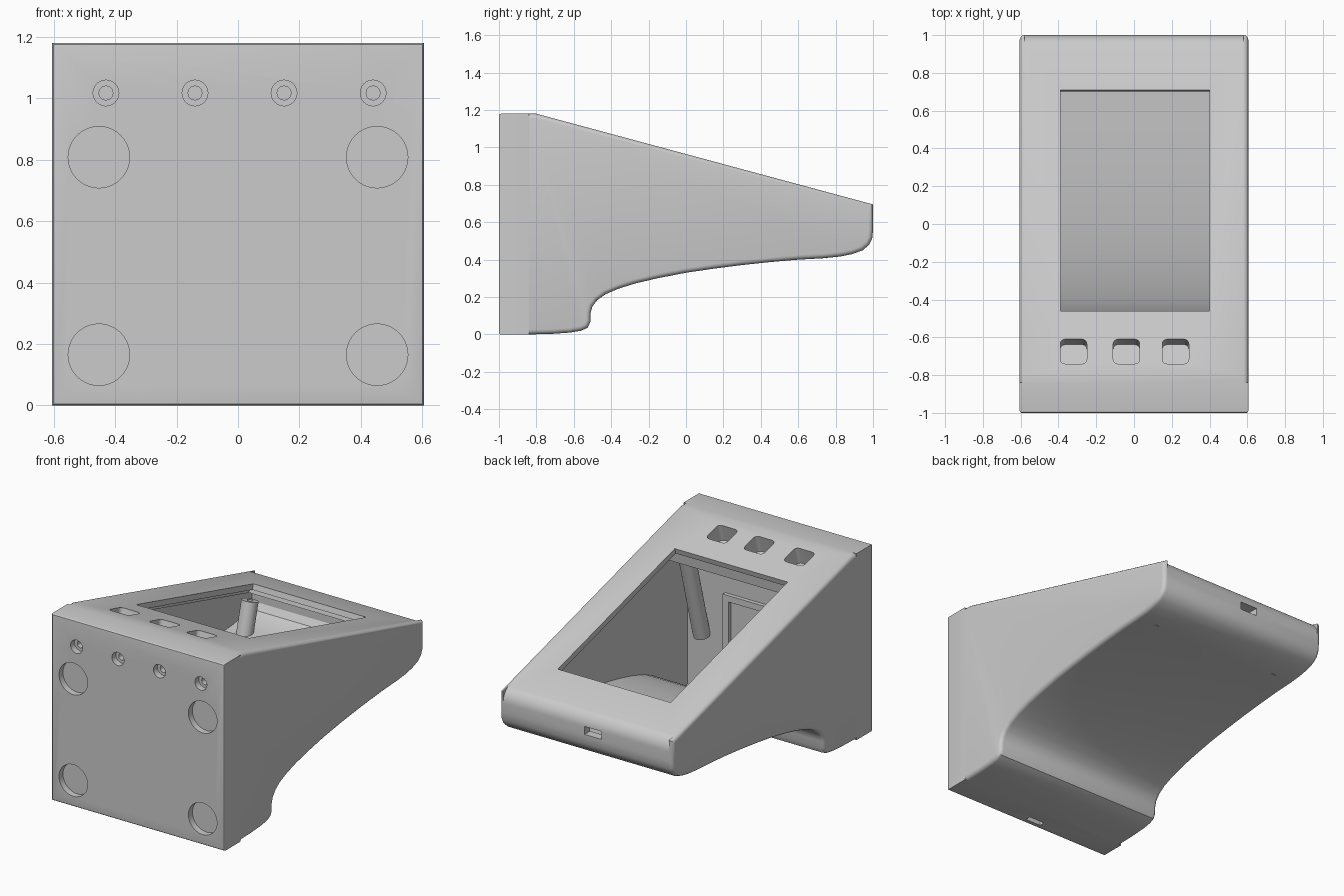
import bpy, bmesh, math
from mathutils import Vector, Matrix

if "Cube" in bpy.data.objects:
    bpy.data.objects.remove(bpy.data.objects["Cube"])

W = 0.605                      # half width
K = 0.27                       # slope of the sloped face
TILT = -math.atan(K)
SEAM = -0.84

grey = bpy.data.materials.new("light_grey")
grey.diffuse_color = (0.6, 0.6, 0.6, 1)
grey.use_nodes = True
grey.node_tree.nodes["Principled BSDF"].inputs["Base Color"].default_value = grey.diffuse_color


def top_z(y):
    return 1.18 - K * (y + 0.8)


def finish(bm, name):
    bmesh.ops.recalc_face_normals(bm, faces=bm.faces)
    me = bpy.data.meshes.new(name)
    bm.to_mesh(me)
    bm.free()
    me.materials.append(grey)
    ob = bpy.data.objects.new(name, me)
    bpy.context.collection.objects.link(ob)
    return ob


def prism(points, x0, x1):
    """Side profile (y, z) extruded along x."""
    bm = bmesh.new()
    f = bm.faces.new([bm.verts.new((x0, y, z)) for y, z in points])
    r = bmesh.ops.extrude_face_region(bm, geom=[f])
    vs = [v for v in r["geom"] if isinstance(v, bmesh.types.BMVert)]
    bmesh.ops.translate(bm, verts=vs, vec=(x1 - x0, 0, 0))
    return bm


def box(center, size, tilt=0, corner=0):
    """Box, tilted about x, with optional rounded upright edges."""
    bm = bmesh.new()
    bmesh.ops.create_cube(bm, size=1, matrix=Matrix.Diagonal((*size, 1)))
    if corner:
        es = [e for e in bm.edges if abs(e.verts[0].co.z - e.verts[1].co.z) > 1e-5]
        bmesh.ops.bevel(bm, geom=es, offset=corner, segments=4, profile=0.5, affect='EDGES')
    bm.transform(Matrix.Translation(center) @ Matrix.Rotation(tilt, 4, 'X'))
    return finish(bm, "cutter")


def cylinder(start, direction, length, radius, name="cutter", n=40):
    bm = bmesh.new()
    d = Vector(direction).normalized()
    m = Matrix.Translation(Vector(start) + d * length / 2) @ d.to_track_quat('Z', 'Y').to_matrix().to_4x4()
    bmesh.ops.create_cone(bm, cap_ends=True, segments=n, radius1=radius, radius2=radius, depth=length, matrix=m)
    return finish(bm, name)


def cut(ob, cutters):
    for c in cutters:
        m = ob.modifiers.new("cut", 'BOOLEAN')
        m.operation, m.solver, m.object = 'DIFFERENCE', 'EXACT', c
    dg = bpy.context.evaluated_depsgraph_get()
    me = bpy.data.meshes.new_from_object(ob.evaluated_get(dg))
    ob.modifiers.clear()
    ob.data = me
    for c in cutters:
        bpy.data.objects.remove(c)


def smooth(ob):
    bpy.ops.object.select_all(action='DESELECT')
    ob.select_set(True)
    bpy.context.view_layer.objects.active = ob
    bpy.ops.object.shade_smooth_by_angle(angle=math.radians(30))


def on_face(x, y, depth):
    """Point below the sloped face, measured square to it."""
    n = Vector((0, K, 1)).normalized()
    return Vector((x, y, top_z(y))) - n * depth


# Shell: curved underside, sloped face, rounded side edges
outline = [(SEAM, 0), (-0.72, 0.003), (-0.62, 0.01), (-0.56, 0.02), (-0.525, 0.037), (-0.51, 0.07),
           (-0.51, 0.115), (-0.5, 0.15), (-0.475, 0.183), (-0.43, 0.215), (-0.36, 0.245), (-0.27, 0.273),
           (-0.15, 0.301), (0, 0.33), (0.15, 0.352), (0.3, 0.371), (0.45, 0.387), (0.6, 0.4), (0.73, 0.407),
           (0.82, 0.416), (0.89, 0.43), (0.945, 0.45), (0.98, 0.48), (0.996, 0.515), (1, 0.56),
           (1, 0.695), (-0.8, 1.18), (SEAM, 1.18)]
bm = prism(outline, -W, W)
rim = [e for e in bm.edges if abs(e.verts[0].co.x - e.verts[1].co.x) < 1e-5
       and not all(abs(v.co.y - SEAM) < 1e-4 for v in e.verts)]
bmesh.ops.bevel(bm, geom=rim, offset=0.025, segments=4, profile=0.5, affect='EDGES', clamp_overlap=False)
shell = finish(bm, "shell")

# Hollow interior, leaving a thick block under the buttons
hollow = [(-0.82, 0.05), (-0.58, 0.06), (-0.555, 0.08), (-0.555, 0.135), (-0.53, 0.19), (-0.48, 0.232),
          (-0.4, 0.27), (-0.28, 0.31), (-0.14, 0.345), (0, 0.373), (0.2, 0.402), (0.4, 0.425), (0.6, 0.441),
          (0.75, 0.45), (0.86, 0.465), (0.92, 0.49), (0.945, 0.53), (0.945, 0.6),
          (0.9, top_z(0.9) - 0.07), (-0.54, top_z(-0.54) - 0.07), (-0.55, top_z(-0.55) - 0.16), (-0.82, 1.02)]
cutters = [finish(prism(hollow, -0.565, 0.565), "cutter")]

# Rounded rear lip between the two pointed side ears
lip = [(0.9 + 0.1 * math.sin(a), 0.622 + 0.1 * math.cos(a))
       for a in [math.radians(14 + 76 * i / 10) for i in range(11)]]
cutters.append(finish(prism(lip + [(1.1, 0.62), (1.1, 0.85), (0.93, 0.85)], -0.58, 0.58), "cutter"))

# Display window and the wider seat under it
length = (0.71 + 0.46) * math.sqrt(1 + K * K)
cutters.append(box(on_face(0.005, 0.125, 0.04), (0.79, length, 0.2), TILT))
cutters.append(box(on_face(0.005, 0.125, 0.08), (0.88, length + 0.08, 0.09), TILT))

# Button pockets
for x in (-0.32, -0.04, 0.22):
    cutters.append(box(on_face(x, -0.675, 0.03), (0.14, 0.135, 0.16), TILT, 0.025))

# Rear socket slot
cutters.append(box((-0.05, 1, 0.6), (0.12, 0.2, 0.05)))
cut(shell, cutters)
smooth(shell)

# Base block with a softened front edge
block_outline = [(-1, 0), (SEAM, 0), (SEAM, 1.18), (-1, 1.18)]
bm = prism(block_outline, -W, W)
es = [e for e in bm.edges if all(v.co.y < -0.99 for v in e.verts)]
bmesh.ops.bevel(bm, geom=es, offset=0.01, segments=3, profile=0.5, affect='EDGES')
block = finish(bm, "base_block")
cutters = []
# Round magnet recesses
for x in (-0.453, 0.453):
    for z in (0.165, 0.808):
        cutters.append(cylinder((x, -1.05, z), (0, 1, 0), 0.09, 0.1))
# Stepped screw holes
for x in (-0.43, -0.14, 0.15, 0.44):
    cutters.append(cylinder((x, -1.05, 1.017), (0, 1, 0), 0.09, 0.042, n=24))
    cutters.append(cylinder((x, -1.04, 1.017), (0, 1, 0), 0.14, 0.023, n=12))
# Slot underneath
cutters.append(box((-0.03, -0.95, 0), (0.11, 0.035, 0.08)))
cut(block, cutters)
smooth(block)

# Raised frame on the inside of the base
frame = box((0.05, -0.815, 0.45), (0.5, 0.04, 0.5))
frame.name = "inner_frame"
cut(frame, [box((0.05, -0.8, 0.45), (0.42, 0.05, 0.42))])

# Leaning screw posts
for side, x in (("left", -0.45), ("right", 0.45)):
    rear = cylinder((x, 0.705, 0.42), (0, K, 1), 0.22, 0.05, "rear_post_" + side, 24)
    cut(rear, [cylinder((x, 0.705 + 0.17 * K, 0.59), (0, K, 1), 0.1, 0.018, n=16)])
    smooth(rear)
    smooth(cylinder((x, -0.8, 0.4), (0, K, 1), 0.63, 0.05, "front_post_" + side, 24))
